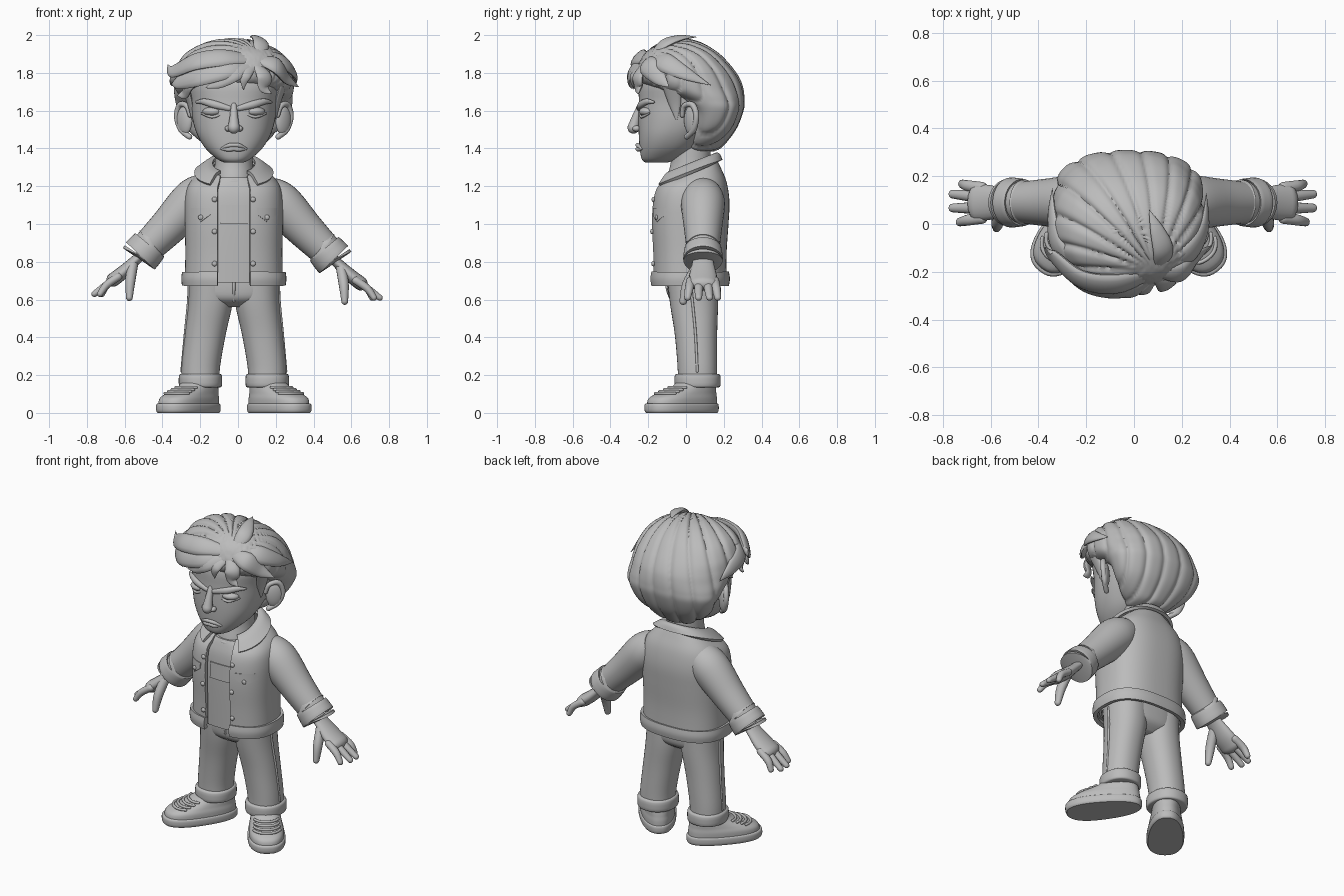
import bpy, bmesh, math
from mathutils import Vector, Matrix

if "Cube" in bpy.data.objects:
    bpy.data.objects.remove(bpy.data.objects["Cube"])

AX, ARM_AX = -0.022, -0.005      # centre lines of the body and of the arms
SIDES = ((1, "left_"), (-1, "right_"))
HEAD = Vector((AX, 0.02, 1.65))

grey = bpy.data.materials.new("plain_grey")
grey.use_nodes = True
grey.diffuse_color = (0.5, 0.5, 0.5, 1)
grey.node_tree.nodes["Principled BSDF"].inputs["Base Color"].default_value = (0.5, 0.5, 0.5, 1)


def finish(name, bm, thick=0, angle=40):
    bmesh.ops.recalc_face_normals(bm, faces=bm.faces)
    mesh = bpy.data.meshes.new(name)
    bm.to_mesh(mesh)
    bm.free()
    mesh.materials.append(grey)
    ob = bpy.data.objects.new(name, mesh)
    bpy.context.collection.objects.link(ob)
    bpy.ops.object.select_all(action='DESELECT')
    ob.select_set(True)
    bpy.context.view_layer.objects.active = ob
    if thick:
        mod = ob.modifiers.new("thickness", 'SOLIDIFY')
        mod.thickness, mod.offset = thick, 0
        bpy.ops.object.modifier_apply(modifier=mod.name)
    bpy.ops.object.shade_smooth_by_angle(angle=math.radians(angle))
    return ob


def spline(pts, k):
    """Smooth path through tuples of any length."""
    out = []
    for i in range(len(pts) - 1):
        a, b, c, d = (pts[max(0, min(len(pts) - 1, i + j))] for j in (-1, 0, 1, 2))
        for t in (j / k for j in range(k)):
            out.append(tuple(q + 0.5 * t * (r - p + t * (2*p - 5*q + 4*r - s + t * (3*(q - r) + s - p)))
                             for p, q, r, s in zip(a, b, c, d)))
    return out + [pts[-1]]


def skin(bm, rings, closed=True, caps=True):
    rows = [[bm.verts.new(p) for p in ring] for ring in rings]
    n = len(rows[0])
    for a, b in zip(rows, rows[1:]):
        for i in range(n if closed else n - 1):
            bm.faces.new((a[i], a[(i + 1) % n], b[(i + 1) % n], b[i]))
    if caps:
        bm.faces.new(rows[0])
        bm.faces.new(rows[-1])


def ring(z, hw, yf, yb, cx=0, tilt=0, gap=0):
    return (z, hw, yf, yb, cx, tilt, gap)


def ring_point(r, t, n):
    z, hw, yf, yb, cx, tilt, _ = r
    s, c = math.sin(t), math.cos(t)
    x = cx + hw * math.copysign(abs(s) ** (2 / n), s)
    y = (yf + yb) / 2 - (yb - yf) / 2 * math.copysign(abs(c) ** (2 / n), c)
    return Vector((x, y, z + tilt * y))


def body_place(s):
    return lambda v: Vector((AX + s * v.x, v.y, v.z))


def loft(name, rings, n=2.4, seg=48, k=4, place=body_place(1), thick=0, angle=40):
    """Stack of rounded rings; a gap leaves the front open."""
    is_open = rings[0][6] > 0
    rows = []
    for r in spline(rings, k):
        t0 = math.asin((r[6] / r[1]) ** (n / 2)) if is_open else 0
        count = seg + 1 if is_open else seg
        rows.append([place(ring_point(r, t0 + (2 * math.pi - 2 * t0) * i / seg, n)) for i in range(count)])
    bm = bmesh.new()
    skin(bm, rows, not is_open, not is_open)
    return finish(name, bm, thick, angle)


def sweep(name, pts, flat=1.0, ref=None, rounded=True, k=5, seg=14):
    """Tube along (x, y, z, radius) points, flattened along ref."""
    path = spline(pts, k)
    pos = [Vector(p[:3]) for p in path]
    rad = [max(p[3], 0.001) for p in path]
    if rounded:
        d0, d1 = (pos[0] - pos[1]).normalized(), (pos[-1] - pos[-2]).normalized()
        p0, p1, r0, r1 = pos[0], pos[-1], rad[0], rad[-1]
        steps = [(math.sin(a), math.cos(a)) for a in (0.4, 0.8, 1.2, 1.5)]
        pos = [p0 + d0 * r0 * h * flat for h, w in reversed(steps)] + pos + [p1 + d1 * r1 * h * flat for h, w in steps]
        rad = [r0 * w for h, w in reversed(steps)] + rad + [r1 * w for h, w in steps]
    rows = []
    for i, p in enumerate(pos):
        t = (pos[min(i + 1, len(pos) - 1)] - pos[max(i - 1, 0)]).normalized()
        up = Vector(ref) if ref else p - HEAD
        up = (up - t * up.dot(t)).normalized()
        side = t.cross(up)
        rows.append([p + rad[i] * (math.cos(a) * side + flat * math.sin(a) * up)
                     for a in (2 * math.pi * j / seg for j in range(seg))])
    bm = bmesh.new()
    skin(bm, rows)
    return finish(name, bm)


def ball(name, loc, size, turn=0):
    bm = bmesh.new()
    m = Matrix.Translation(loc) @ Matrix.Rotation(turn, 4, 'Z') @ Matrix.Diagonal((*size, 1))
    bmesh.ops.create_uvsphere(bm, u_segments=24, v_segments=14, radius=1, matrix=m)
    return finish(name, bm)


def mir(pts, s=1, ax=AX, dz=0):
    return [(ax + s * p[0], p[1], p[2] + dz, *p[3:]) for p in pts]


def front_y(rings, x, z, n):
    for a, b in zip(rings, rings[1:]):
        if a[0] <= z <= b[0]:
            f = (z - a[0]) / (b[0] - a[0])
            _, hw, yf, yb = (p + (q - p) * f for p, q in zip(a[:4], b[:4]))
            return (yf + yb) / 2 - (yb - yf) / 2 * max(0, 1 - abs(x / hw) ** n) ** (1 / n)
    return 0


def panel(name, s, x0, x1, z0, z1, rings, n, point=0, out=0.003, thick=0.012):
    """Cloth patch lying on the front of a loft, with an optional pointed bottom."""
    rows = []
    for j in range(7):
        row = []
        for i in range(11):
            x, lo = x0 + (x1 - x0) * i / 10, z0 + point * abs(i / 5 - 1)
            z = lo + (z1 - lo) * j / 6
            row.append((AX + s * x, front_y(rings, x, z, n) - out, z))
        rows.append(row)
    bm = bmesh.new()
    skin(bm, rows, False, False)
    finish(name, bm, thick)


# Head and neck
loft("head", [ring(1.325, .05, -.215, -.10), ring(1.345, .09, -.235, -.04), ring(1.40, .15, -.245, .05),
              ring(1.47, .193, -.25, .12), ring(1.55, .218, -.252, .2), ring(1.65, .232, -.25, .25),
              ring(1.75, .25, -.245, .26), ring(1.85, .22, -.19, .2), ring(1.92, .1, -.08, .1)], n=2.3)
loft("neck", [ring(1.16, .12, -.12, .14), ring(1.25, .108, -.1, .13), ring(1.33, .1, -.08, .13),
              ring(1.45, .1, -.08, .13)], n=2)

# Face
sweep("nose", mir([(0, -.24, 1.63, .016), (0, -.262, 1.57, .022), (0, -.278, 1.51, .032)]), ref=(1, 0, 0))
for y, z, r, nm in ((-.253, 1.418, .011, "upper_lip"), (-.251, 1.398, .012, "lower_lip")):
    sweep(nm, mir([(-.068, -.234, 1.398, .005), (-.03, y, z - .003, r), (0, y - .004, z, r),
                   (.03, y, z - .003, r), (.068, -.234, 1.398, .005)]), ref=(0, 1, 0))
for s, side in SIDES:
    ball(side + "eye", (AX + s * .115, -.207, 1.595), (.052, .04, .025), s * .35)
    ball(side + "nostril", (AX + s * .03, -.262, 1.505), (.018, .022, .016))
    sweep(side + "brow", mir([(.025, -.25, 1.612, .014), (.1, -.238, 1.632, .02), (.16, -.208, 1.648, .016),
                              (.2, -.17, 1.645, .006)], s), .8, (0, 1, 0))
    sweep(side + "lower_lid", mir([(.06, -.238, 1.585, .005), (.115, -.235, 1.567, .008),
                                   (.17, -.195, 1.585, .005)], s), ref=(0, 1, 0))
    ball(side + "ear", (AX + s * .262, .028, 1.55), (.052, .024, .08), s * .7)
    sweep(side + "ear_rim", mir([(.232, -.02, 1.575, .012), (.25, -.01, 1.625, .014), (.285, .035, 1.63, .016),
                                 (.302, .055, 1.57, .015), (.28, .04, 1.5, .015), (.235, .005, 1.462, .015)], s),
          ref=(0, 1, 0))


# Hair mass, grooved along strands that fan out from the parting
def strands(v):
    a = math.atan2(v.y + .2, v.x - .115)
    far = min(1, math.hypot(v.y + .2, v.x - .115) / .15)
    groove = far * (1 - abs(math.sin(a * 13 + 3 * (v.z - 1.7)))) ** 2
    p = Vector((AX + v.x, v.y, v.z))
    return HEAD + (p - HEAD) * (1 - .045 * groove)


loft("hair", [ring(1.385, .08, .02, .15), ring(1.41, .14, .0, .195), ring(1.5, .245, .02, .265),
              ring(1.6, .3, .01, .305), ring(1.66, .312, -.06, .31), ring(1.72, .318, -.2, .303),
              ring(1.77, .318, -.262, .285), ring(1.83, .305, -.262, .245), ring(1.9, .26, -.225, .18),
              ring(1.95, .18, -.16, .105), ring(1.975, .1, -.1, .04), ring(1.985, .015, -.04, -.02)],
     n=2.25, seg=200, k=7, place=strands, angle=60)

# Loose locks, listed as width and path
LOCKS = [
    (.055, (.11, -.2, 1.87), (-.05, -.25, 1.88), (-.2, -.23, 1.86), (-.32, -.13, 1.81), (-.35, -.1, 1.845)),
    (.055, (.09, -.22, 1.84), (-.03, -.275, 1.82), (-.18, -.255, 1.78), (-.29, -.16, 1.75), (-.33, -.12, 1.74)),
    (.05, (.1, -.23, 1.84), (.0, -.28, 1.8), (-.08, -.28, 1.75), (-.15, -.265, 1.72)),
    (.04, (.1, -.24, 1.83), (.06, -.285, 1.78), (.05, -.275, 1.71)),
    (.045, (.12, -.23, 1.84), (.16, -.255, 1.78), (.16, -.25, 1.72), (.2, -.25, 1.69)),
    (.055, (.12, -.2, 1.87), (.22, -.2, 1.84), (.28, -.14, 1.77), (.345, -.09, 1.725)),
    (.055, (.13, -.17, 1.89), (.25, -.12, 1.86), (.315, -.01, 1.8), (.325, .13, 1.735)),
    (.055, (-.18, -.2, 1.85), (-.29, -.1, 1.81), (-.32, .03, 1.77), (-.32, .15, 1.73)),
    (.045, (-.13, -.25, 1.8), (-.23, -.2, 1.75), (-.26, -.15, 1.69), (-.3, -.13, 1.68)),
    (.045, (.12, -.2, 1.87), (.145, -.12, 1.95), (.12, -.03, 1.985), (.085, .06, 1.99)),
]
for i, (width, *path) in enumerate(LOCKS):
    taper = [.45] + [1] * (len(path) - 3) + [.7, .02]
    sweep("hair_lock_%d" % (i + 1), mir([(*p, width * t) for p, t in zip(path, taper)]), .42, None, False, 7)
for s, side in SIDES:
    sweep(side + "sideburn", mir([(.262, -.08, 1.74, .05), (.232, -.06, 1.64, .035), (.222, -.05, 1.55, .003)], s),
          .35, None, False)

# Shirt
SHIRT = [ring(.69, .23, -.145, .17), ring(1.0, .225, -.15, .19), ring(1.14, .22, -.143, .19),
         ring(1.21, .17, -.125, .16), ring(1.245, .115, -.11, .13)]
loft("shirt", SHIRT, 2.5)
sweep("shirt_neckband", mir([(.114 * math.sin(a), .01 - .118 * math.cos(a), 1.245 - .02 * math.cos(a), .012)
                             for a in (math.pi * i / 8 for i in range(-8, 9))]), ref=(0, 0, 1))
panel("shirt_patch", 1, -.07, .075, 1.0, 1.1, SHIRT, 2.5, 0, .004, .008)

# Jacket
JACKET = [ring(.7, .25, -.165, .205, gap=.085), ring(.85, .247, -.168, .205, gap=.085),
          ring(1.0, .25, -.175, .215, gap=.085), ring(1.12, .25, -.168, .22, gap=.085),
          ring(1.2, .232, -.15, .205, tilt=.1, gap=.085), ring(1.25, .18, -.12, .175, tilt=.25, gap=.075),
          ring(1.285, .12, -.1, .15, tilt=.4, gap=.07)]
loft("jacket", JACKET, 2.6, 64, thick=.02)
loft("jacket_waistband", [ring(.675, .262, -.175, .215, gap=.085), ring(.71, .266, -.18, .22, gap=.085),
                          ring(.745, .262, -.175, .215, gap=.085)], 2.6, 64, thick=.025)
loft("collar", [ring(1.305, .112, -.1, .15, tilt=.4, gap=.07), ring(1.3, .145, -.135, .17, tilt=.4, gap=.095),
                ring(1.262, .205, -.17, .185, tilt=.4, gap=.125)], 2.2, 48, thick=.018)
for s, side in SIDES:
    panel(side + "placket", s, .085, .118, .74, 1.17, JACKET, 2.6)
    panel(side + "pocket", s, .128, .222, .9, 1.07, JACKET, 2.6)
    panel(side + "pocket_flap", s, .122, .228, 1.01, 1.085, JACKET, 2.6, .04, .01)
    for x in (.14, .195):
        panel(side + "front_seam", s, x, x + .012, .745, .9, JACKET, 2.6, 0, .001)
    ball(side + "pocket_button", (AX + s * .175, front_y(JACKET, .175, 1.035, 2.6) - .018, 1.035), (.014, .008, .014))
    for z in (1.13, .96, .79, .71):
        ball(side + "button", (AX + s * .102, front_y(JACKET, .102, z, 2.6) - .014, z), (.014, .01, .014))

# Arms and hands
FINGERS = ((.025, .008, .725), (.067, .067, .755), (.112, .125, .755), (.152, .168, .715))
FLAT_UP = (.6, 0, .8)
for s, side in SIDES:
    def arm(pts):
        return mir(pts, s, ARM_AX, -.01 * s)
    up = (s * FLAT_UP[0], 0, FLAT_UP[2])
    sweep(side + "sleeve", arm([(.15, .09, 1.165, .1), (.23, .09, 1.115, .116), (.36, .09, .98, .1),
                                (.475, .09, .865, .086)]), 1, (0, 1, 0), False, 6, 32)
    sweep(side + "sleeve_cuff", arm([(.462, .09, .878, .094), (.466, .09, .873, .1), (.508, .09, .826, .105),
                                     (.512, .09, .822, .1)]), 1, (0, 1, 0), False, 3, 32)
    sweep(side + "hand", arm([(.47, .09, .865, .055), (.53, .09, .805, .057), (.6, .09, .738, .073),
                              (.655, .09, .695, .077)]), .48, up, True, 5, 20)
    for i, (y0, y1, x1) in enumerate(FINGERS):
        sweep(side + "finger_%d" % (i + 1), arm([(.63, y0, .71, .024), (.69, (y0 + y1) / 2, .668, .023),
                                                 (x1, y1, .62, .018)]), .9, up)
    sweep(side + "thumb", arm([(.55, .06, .78, .03), (.565, .01, .69, .03), (.57, -.015, .6, .02)]), .9, (1, 0, 0))

# Trousers
loft("trouser_seat", [ring(.56, .09, -.03, .11), ring(.6, .2, -.085, .16), ring(.66, .232, -.1, .172),
                      ring(.76, .235, -.1, .17)], 2.5)
sweep("trouser_fly", mir([(0, -.1, .7, .008), (0, -.098, .65, .008), (0, -.075, .59, .006)]), ref=(0, 1, 0))
for s, side in SIDES:
    put = body_place(s)
    loft(side + "trouser_leg", [ring(.15, .1, -.042, .165, .178), ring(.25, .102, -.045, .165, .174),
                                ring(.42, .108, -.06, .165, .15), ring(.58, .117, -.085, .17, .124),
                                ring(.72, .118, -.1, .17, .12)], 2.2, 40, place=put)
    loft(side + "trouser_cuff", [ring(.135, .105, -.05, .172, .177), ring(.145, .114, -.06, .182, .177),
                                 ring(.195, .114, -.06, .182, .177), ring(.207, .105, -.05, .172, .177)],
         2.2, 40, 3, put)
    sweep(side + "trouser_side_seam", mir([(.238, .025, .67, .007), (.242, .035, .58, .007), (.258, .05, .42, .007),
                                           (.276, .06, .22, .007)], s), ref=(0, 1, 0))

    # Shoes, turned outward
    def shoe(v, s=s):
        x = v.x * (1 - .62 * v.y)
        c, n = math.cos(.66), math.sin(.66)
        return Vector((AX + s * (.233 + x * c - v.y * n), -.017 + x * n + v.y * c, v.z))
    loft(side + "shoe_sole", [ring(0, .1, -.22, .215), ring(.012, .107, -.228, .222), ring(.042, .107, -.228, .222),
                              ring(.05, .1, -.22, .215)], 2.4, 48, 3, shoe)
    upper = [ring(.04, .1, -.215, .213), ring(.075, .1, -.205, .212), ring(.1, .094, -.16, .208),
             ring(.12, .09, -.1, .205), ring(.145, .085, -.04, .2), ring(.18, .075, -.01, .19)]
    loft(side + "shoe_upper", upper, 2.4, 48, 4, shoe)
    for i in range(4):
        rows = spline(upper, 4)[8 + 2 * i]
        sweep(side + "lace_%d" % (i + 1),
              [(*(shoe(ring_point(rows, t * .2, 2.4)) + Vector((0, 0, .003))), .008) for t in range(-4, 5)],
              ref=(0, 0, 1), k=2)
